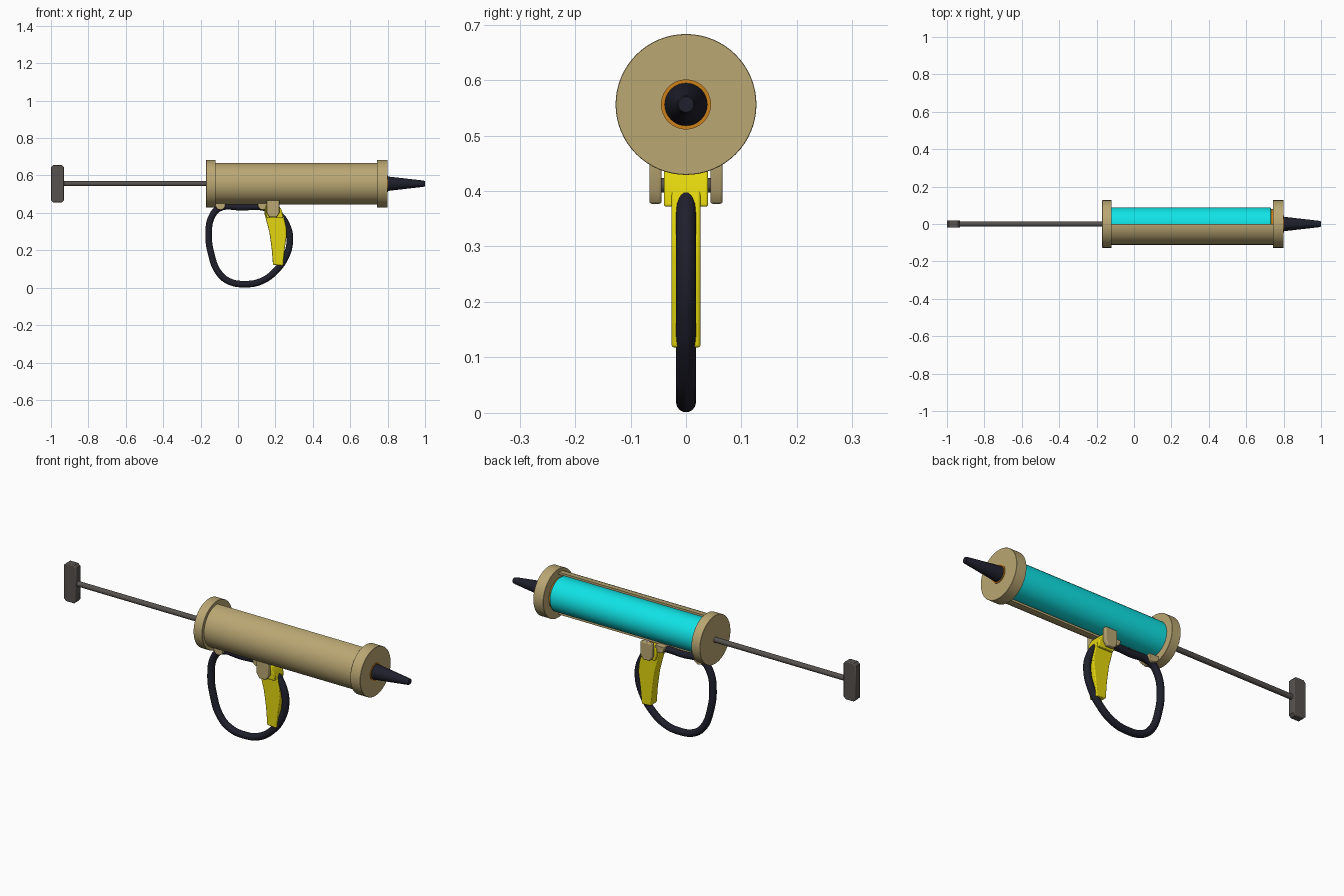
import bpy, bmesh, math
from mathutils import Vector

if "Cube" in bpy.data.objects:
    bpy.data.objects.remove(bpy.data.objects["Cube"])

AXIS = 0.556  # height of the barrel axis


def mat(name, r, g, b):
    m = bpy.data.materials.new(name)
    m.diffuse_color = (r, g, b, 1)
    m.use_nodes = True
    m.node_tree.nodes["Principled BSDF"].inputs["Base Color"].default_value = m.diffuse_color
    return m


TAN = mat("tan", 0.49, 0.385, 0.17)
CYAN = mat("cyan", 0.005, 0.77, 0.79)
YELLOW = mat("yellow", 0.77, 0.67, 0.004)
BLACK = mat("near_black", 0.014, 0.014, 0.026)
GREY = mat("dark_grey", 0.095, 0.085, 0.078)
ORANGE = mat("orange", 0.6, 0.22, 0.01)


def finish(name, bm, material, bevel=0):
    bmesh.ops.recalc_face_normals(bm, faces=bm.faces)
    me = bpy.data.meshes.new(name)
    bm.to_mesh(me)
    bm.free()
    me.materials.append(material)
    me.shade_smooth()
    me.set_sharp_from_angle(angle=math.radians(35))
    ob = bpy.data.objects.new(name, me)
    bpy.context.collection.objects.link(ob)
    if bevel:
        mod = ob.modifiers.new("bevel", "BEVEL")
        mod.width, mod.segments, mod.limit_method = bevel, 3, "ANGLE"
        mod.angle_limit = math.radians(50)
    return ob


def lathe(name, profile, material, n=64):
    """Turn (x, radius) points around the barrel axis."""
    bm = bmesh.new()
    rings = [[bm.verts.new((x, r * math.cos(math.tau * i / n), AXIS + r * math.sin(math.tau * i / n)))
              for i in range(n)] for x, r in profile]
    for a, b in zip(rings, rings[1:]):
        for i in range(n):
            j = (i + 1) % n
            bm.faces.new((a[i], a[j], b[j], b[i]))
    bm.faces.new(rings[0])
    bm.faces.new(rings[-1])
    return finish(name, bm, material)


def prism(name, points, direction, material, bevel=0):
    """Extrude a closed outline along a direction."""
    bm = bmesh.new()
    face = bm.faces.new([bm.verts.new(p) for p in points])
    ext = bmesh.ops.extrude_face_region(bm, geom=[face], use_keep_orig=True)
    moved = [v for v in ext["geom"] if isinstance(v, bmesh.types.BMVert)]
    bmesh.ops.translate(bm, verts=moved, vec=Vector(direction))
    return finish(name, bm, material, bevel)


def side_plate(name, outline, y0, y1, material, bevel=0):
    return prism(name, [(x, y0, z) for x, z in outline], (0, y1 - y0, 0), material, bevel)


def lug(cx, r, z, top, n=16):
    """Outline with a rounded bottom and a square top."""
    arc = [(cx + r * math.cos(math.pi + math.pi * i / n), z + r * math.sin(math.pi + math.pi * i / n))
           for i in range(n + 1)]
    return arc + [(cx + r, top), (cx - r, top)]


# end caps
lathe("rear_cap", [(-0.17, 0.126), (-0.169, 0.127), (-0.121, 0.127), (-0.12, 0.126)], TAN)
lathe("front_cap", [(0.742, 0.126), (0.743, 0.127), (0.799, 0.127), (0.80, 0.126)], TAN)

# half-round trough on the front side, open to the back
angles = [math.pi / 2 + math.pi * i / 40 for i in range(41)]
section = [(-0.13, 0.111 * math.cos(a), AXIS + 0.111 * math.sin(a)) for a in angles]
section += [(-0.13, 0.1 * math.cos(a), AXIS + 0.1 * math.sin(a)) for a in reversed(angles)]
prism("barrel_trough", section, (0.88, 0, 0), TAN)

# cartridge, its neck and the nozzle
lathe("cartridge", [(-0.125, 0.088), (0.73, 0.088), (0.733, 0.085)], CYAN)
lathe("cartridge_end", [(0.732, 0.08), (0.745, 0.08)], ORANGE)
lathe("cartridge_neck", [(0.74, 0.045), (0.803, 0.045)], ORANGE)
lathe("nozzle", [(0.79, 0.04), (0.815, 0.037), (0.99, 0.017), (1.0, 0.014)], BLACK, 40)

# plunger rod and pull handle
lathe("plunger_rod", [(-0.94, 0.0135), (-0.13, 0.0135)], GREY, 24)
side_plate("pull_handle", [(-1.0, 0.468), (-0.988, 0.456), (-0.942, 0.456), (-0.93, 0.468),
                           (-0.93, 0.644), (-0.942, 0.656), (-0.988, 0.656), (-1.0, 0.644)],
           -0.02, 0.02, GREY, 0.004)

# looped grip
path = [(-0.1, 0.425), (-0.14, 0.38), (-0.157, 0.29), (-0.143, 0.18), (-0.105, 0.083), (-0.05, 0.035),
        (0.04, 0.019), (0.125, 0.035), (0.2, 0.088), (0.255, 0.165), (0.277, 0.25), (0.263, 0.33),
        (0.215, 0.395), (0.14, 0.428), (0.02, 0.43)]
cu = bpy.data.curves.new("grip_loop", "CURVE")
cu.dimensions = "3D"
cu.bevel_depth, cu.bevel_resolution, cu.resolution_u = 0.018, 5, 8
sp = cu.splines.new("BEZIER")
sp.bezier_points.add(len(path) - 1)
for bp, (x, z) in zip(sp.bezier_points, path):
    bp.co = (x, 0, z)
    bp.handle_left_type = bp.handle_right_type = "AUTO"
sp.use_cyclic_u = True
cu.materials.append(BLACK)
grip = bpy.data.objects.new("grip_loop", cu)
bpy.context.collection.objects.link(grip)
bpy.context.view_layer.objects.active = grip
grip.select_set(True)
bpy.ops.object.convert(target="MESH")

# trigger with a wider hub at the pivot
side_plate("trigger", [(0.143, 0.44), (0.143, 0.39), (0.167, 0.3), (0.18, 0.21), (0.187, 0.122),
                       (0.24, 0.118), (0.25, 0.21), (0.26, 0.28), (0.258, 0.32), (0.242, 0.39),
                       (0.22, 0.44)], -0.026, 0.026, YELLOW, 0.004)
side_plate("trigger_hub", [(0.147, 0.44), (0.147, 0.395), (0.155, 0.372), (0.24, 0.372), (0.236, 0.41),
                           (0.218, 0.44)], -0.04, 0.04, YELLOW, 0.004)

# pivot pin and brackets either side of the trigger
pin = [(0.187 + 0.013 * math.cos(math.tau * i / 20), 0.41 + 0.013 * math.sin(math.tau * i / 20))
       for i in range(20)]
side_plate("pivot_pin", pin, -0.055, 0.055, GREY)
for name, s in (("front", -1), ("back", 1)):
    side_plate(name + "_bracket", [(0.153, 0.47), (0.153, 0.4), (0.168, 0.377), (0.206, 0.377),
                                   (0.221, 0.4), (0.221, 0.47)], s * 0.044, s * 0.066, TAN, 0.004)

# rounded lugs that hold the grip to the trough
for name, x in (("rear_lug", -0.094), ("front_lug", 0.133)):
    side_plate(name, lug(x, 0.027, 0.443, 0.452), -0.032, 0.032, TAN, 0.003)
